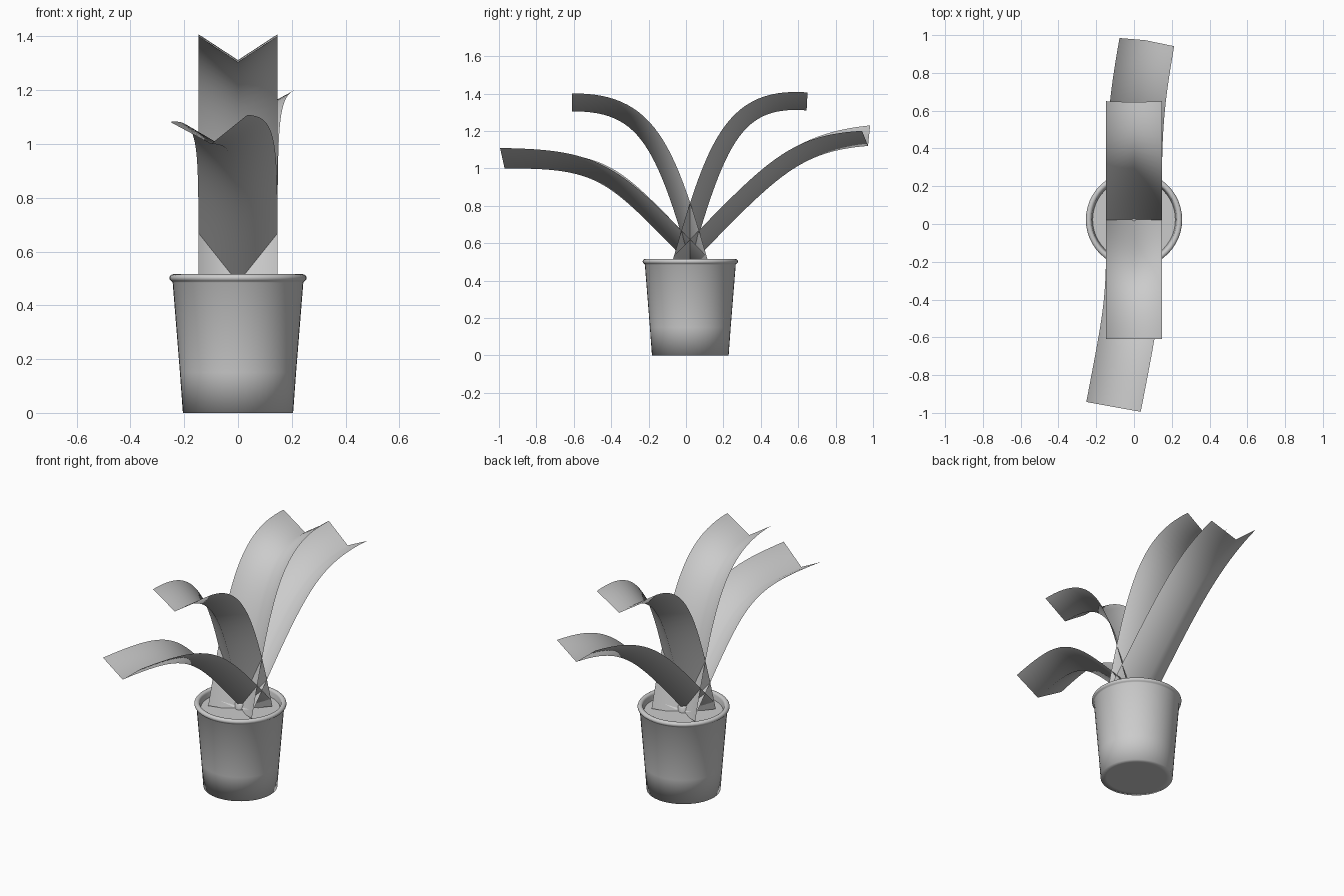
import bpy, bmesh
from math import cos, sin, pi
from mathutils import Vector
from mathutils.geometry import interpolate_bezier

cube = bpy.data.objects.get("Cube")
if cube:
    bpy.data.objects.remove(cube, do_unlink=True)

MID_Y = 0.023
SIDES = 48

clay = bpy.data.materials.new("plain_grey")
clay.use_nodes = True
GREY = (0.6, 0.6, 0.6, 1)
clay.diffuse_color = GREY
clay.node_tree.nodes["Principled BSDF"].inputs["Base Color"].default_value = GREY


def make_object(name, bm):
    mesh = bpy.data.meshes.new(name)
    bm.to_mesh(mesh)
    bm.free()
    mesh.materials.append(clay)
    for poly in mesh.polygons:
        poly.use_smooth = True
    obj = bpy.data.objects.new(name, mesh)
    bpy.context.collection.objects.link(obj)
    return obj


def lathe(name, profile):
    """Revolve (radius, z) points about the pot axis."""
    bm = bmesh.new()
    rings = []
    for r, z in profile:
        if r == 0:
            rings.append([bm.verts.new((0, MID_Y, z))] * SIDES)
        else:
            rings.append([bm.verts.new((r * cos(2 * pi * i / SIDES),
                                        MID_Y + r * sin(2 * pi * i / SIDES), z))
                          for i in range(SIDES)])
    for a, b in zip(rings, rings[1:]):
        for i in range(SIDES):
            j = (i + 1) % SIDES
            bm.faces.new(dict.fromkeys((a[i], a[j], b[j], b[i])))
    bmesh.ops.recalc_face_normals(bm, faces=bm.faces)
    return make_object(name, bm)


def leaf(name, start, handle_a, handle_b, end, roll=0.0, steps=28):
    """Folded strip with a V section swept along a bezier path."""
    half_width, fold = 0.147, 0.096
    path = interpolate_bezier(Vector(start), Vector(handle_a),
                              Vector(handle_b), Vector(end), steps)
    bm = bmesh.new()
    rows = []
    for i, p in enumerate(path):
        tangent = (path[min(i + 1, steps - 1)] - path[max(i - 1, 0)]).normalized()
        flat_side = tangent.cross(Vector((0, 0, 1))).normalized()
        flat_up = flat_side.cross(tangent)
        a = roll * (i / (steps - 1)) ** 2
        side = flat_side * cos(a) - flat_up * sin(a)
        up = flat_up * cos(a) + flat_side * sin(a)
        rows.append([bm.verts.new(p + side * half_width * s + up * fold * abs(s))
                     for s in (-1, 0, 1)])
    for r, q in zip(rows, rows[1:]):
        for k in range(2):
            bm.faces.new((r[k], r[k + 1], q[k + 1], q[k]))
    return make_object(name, bm)


# Pot: tapered wall, rounded lip and inner wall
lip = [(0.24 + 0.015 * cos(t * pi / 8), 0.502 + 0.014 * sin(t * pi / 8))
       for t in range(-3, 9)]
lathe("pot", [(0, 0), (0.17, 0), (0.205, 0), (0.216, 0.15), (0.243, 0.485)]
      + lip + [(0.222, 0.485), (0.218, 0.46)])

# Soil and the short stem at its centre
lathe("soil", [(0.219, 0.475), (0, 0.475)])
lathe("stem", [(0.03, 0.46), (0.03, 0.505), (0.022, 0.512), (0, 0.512)])

# Upright leaves
leaf("upright_leaf_back", (0, 0.015, 0.46), (0, 0.215, 1.16),
     (0, 0.3, 1.335), (0, 0.645, 1.31))
leaf("upright_leaf_front", (0, 0.03, 0.46), (0, -0.165, 1.15),
     (0, -0.26, 1.305), (0, -0.61, 1.305))

# Spreading leaves
leaf("spreading_leaf_back", (0, 0.01, 0.47), (0, 0.486, 0.96),
     (0, 0.6, 1.09), (0.06, 0.973, 1.12), roll=0.1)
leaf("spreading_leaf_front", (0, 0.035, 0.47), (0, -0.43, 0.945),
     (-0.006, -0.45, 1.0), (-0.1, -0.97, 1.0), roll=0.09)
